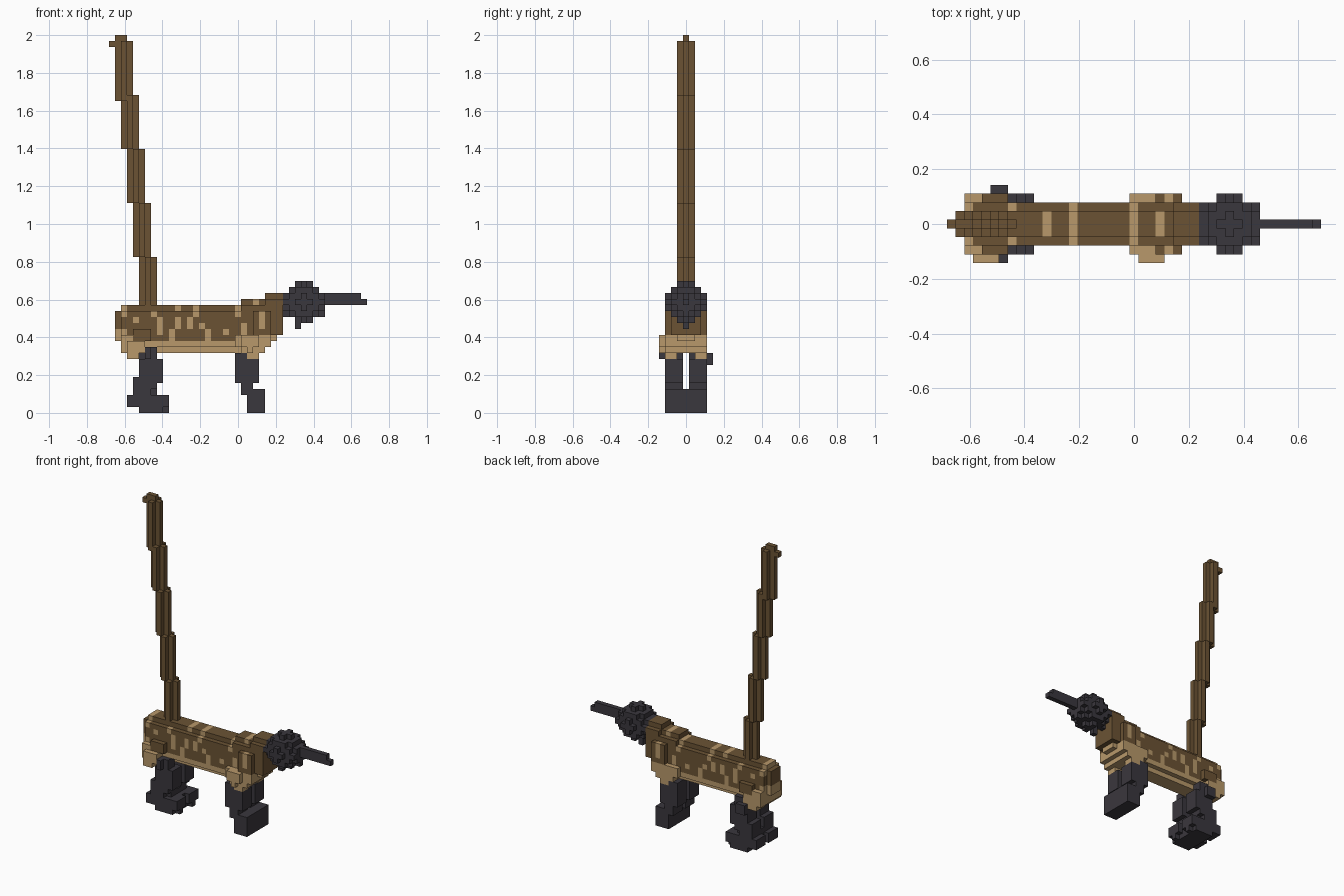
import bpy
import bmesh
from mathutils import Vector

if "Cube" in bpy.data.objects:
    bpy.data.objects.remove(bpy.data.objects["Cube"], do_unlink=True)

V = 2 / 63                      # block size; the model is 63 blocks tall
X0 = -43 * V / 2                # left end of the block grid
BROWN, TAN, DARK = 0, 1, 2


def material(name, rgb):
    m = bpy.data.materials.new(name)
    m.use_nodes = True
    col = (*rgb, 1)
    m.diffuse_color = col
    bsdf = m.node_tree.nodes["Principled BSDF"]
    bsdf.inputs["Base Color"].default_value = col
    bsdf.inputs["Roughness"].default_value = 0.9
    return m


MATS = [material("brown_fur", (0.147, 0.086, 0.034)),
        material("tan_fur", (0.480, 0.315, 0.145)),
        material("charcoal_skin", (0.042, 0.038, 0.047))]

cells = {}                      # (i, j, k) -> (part name, colour)


def box(part, colour, x, y, z):
    """Fill blocks; ranges are half-open in x and z, inclusive in y."""
    for i in range(*x):
        for j in range(y[0], y[1] + 1):
            for k in range(*z):
                cells[i, j, k] = (part, colour)


def pair(part, colour, x, y, z):
    """The same box on both sides of the body."""
    box(part, colour, x, y, z)
    box(part, colour, x, (-y[1], -y[0]), z)


def spot(x, z):
    """Recolour brown coat blocks on both flanks and the back."""
    for c, (part, colour) in list(cells.items()):
        i, j, k = c
        if colour == BROWN and part != "tail" and x[0] <= i < x[1] and z[0] <= k < z[1]:
            cells[c] = (part, TAN)


# Body with rounded back and pale stepped belly
box("body", BROWN, (2, 29), (-2, 2), (13, 17))
box("body", BROWN, (1, 2), (-1, 1), (12, 17))
box("body", BROWN, (2, 27), (-2, 2), (12, 13))
box("body", BROWN, (2, 22), (-1, 1), (17, 18))
box("body", TAN, (2, 26), (-2, 2), (11, 12))
box("body", TAN, (2, 26), (-1, 1), (10, 11))

# Neck rising to the head
box("neck", BROWN, (22, 26), (-2, 2), (15, 18))
box("neck", BROWN, (22, 26), (-1, 1), (18, 19))
box("neck", BROWN, (26, 29), (-2, 2), (14, 19))
box("neck", BROWN, (26, 29), (-1, 1), (19, 20))
pair("shoulder", BROWN, (24, 27), (3, 3), (13, 17))

# Coat markings
for x, z in [((2, 3), (16, 18)), ((1, 3), (12, 14)), ((4, 5), (15, 16)),
             ((7, 8), (16, 17)), ((8, 9), (13, 16)), ((11, 12), (14, 16)),
             ((11, 12), (17, 18)), ((10, 11), (12, 14)), ((14, 15), (16, 18)),
             ((13, 14), (14, 16)), ((16, 17), (12, 14)), ((15, 16), (14, 15)),
             ((19, 20), (13, 14)), ((21, 22), (16, 18)), ((22, 23), (13, 15)),
             ((24, 25), (18, 19)), ((25, 26), (14, 17))]:
    spot(x, z)

# Fur tufts over the front legs
pair("front_fur", TAN, (21, 27), (0, 3), (11, 13))
pair("front_fur", TAN, (22, 26), (0, 3), (10, 11))
pair("front_fur", TAN, (23, 25), (2, 3), (9, 10))
box("front_fur", TAN, (27, 28), (-1, 1), (12, 14))
box("front_fur", TAN, (22, 25), (-4, -4), (11, 13))
box("front_fur", TAN, (23, 24), (-4, -4), (10, 11))

# Fur tufts over the hind legs
pair("hind_fur", TAN, (2, 6), (2, 3), (10, 13))
pair("hind_fur", BROWN, (4, 7), (3, 3), (12, 14))
pair("hind_fur", TAN, (3, 5), (1, 3), (9, 11))
box("hind_fur", TAN, (3, 6), (-4, -4), (10, 12))
box("hind_fur", TAN, (3, 5), (-4, -4), (9, 10))

# Front legs and joined front foot
pair("front_leg", DARK, (21, 25), (1, 3), (5, 9))
pair("front_leg", DARK, (21, 23), (1, 3), (9, 10))
pair("front_leg", DARK, (22, 24), (1, 3), (3, 5))
box("front_foot", DARK, (23, 25), (-3, 3), (0, 4))
box("front_foot", DARK, (25, 26), (-3, 3), (0, 4))

# Hind legs, knee knobs and joined hind foot
pair("hind_leg", DARK, (5, 9), (1, 3), (5, 9))
pair("hind_leg", DARK, (4, 8), (1, 3), (4, 6))
pair("hind_leg", DARK, (6, 8), (2, 3), (9, 11))
box("hind_leg", DARK, (5, 7), (4, 4), (8, 10))
box("hind_leg", DARK, (6, 7), (-4, -4), (9, 11))
box("hind_foot", DARK, (5, 9), (-3, 3), (0, 3))
box("hind_foot", DARK, (4, 8), (-2, 2), (2, 4))
pair("hind_foot", DARK, (3, 5), (1, 3), (1, 3))
pair("hind_foot", DARK, (4, 7), (1, 3), (3, 4))
pair("hind_foot", DARK, (9, 10), (1, 3), (1, 3))
pair("hind_foot", DARK, (9, 10), (2, 2), (0, 1))

# Knobbly round head, chin and long thin snout
for dx in range(-3, 4):
    for dy in range(-3, 4):
        for dz in range(-3, 4):
            if dx * dx + dy * dy + dz * dz <= 10:
                cells[32 + dx, dy, 18 + dz] = ("head", DARK)
box("head", DARK, (29, 36), (-1, 1), (17, 20))
box("head", DARK, (29, 36), (-2, 2), (18, 19))
box("head", DARK, (29, 36), (0, 0), (16, 20))
box("head", DARK, (31, 32), (0, 0), (14, 15))
box("snout", DARK, (36, 43), (0, 0), (18, 19))
box("snout", DARK, (36, 42), (0, 0), (19, 20))

# Upright tail: five plus-shaped segments, each stepped back by one block
for x, z in [(5, (18, 26)), (4, (26, 35)), (3, (35, 44)), (2, (44, 53)), (1, (52, 62))]:
    box("tail", BROWN, (x, x + 3), (0, 0), z)
    box("tail", BROWN, (x + 1, x + 2), (-1, 1), z)
box("tail", BROWN, (1, 3), (0, 0), (62, 63))
box("tail", BROWN, (0, 1), (0, 0), (61, 62))


def corner(i, j, k):
    return Vector((X0 + i * V, (j - 0.5) * V, k * V))


# Skin each part with its exposed block faces, merging flat areas of one colour
for part in sorted({p for p, c in cells.values()}):
    bm = bmesh.new()
    for cell, (p, colour) in cells.items():
        if p != part:
            continue
        for axis in range(3):
            for side in (0, 1):
                near = list(cell)
                near[axis] += 2 * side - 1
                if tuple(near) in cells:
                    continue
                quad = []
                for a, b in ((0, 0), (1, 0), (1, 1), (0, 1)):
                    q = list(cell)
                    q[axis] += side
                    q[(axis + 1) % 3] += a
                    q[(axis + 2) % 3] += b
                    quad.append(bm.verts.new(corner(*q)))
                if side == 0:
                    quad.reverse()
                bm.faces.new(quad).material_index = colour
    bmesh.ops.remove_doubles(bm, verts=bm.verts, dist=V * 0.01)
    bmesh.ops.dissolve_limit(bm, angle_limit=0.01, verts=bm.verts, edges=bm.edges,
                             delimit={'MATERIAL'})
    mesh = bpy.data.meshes.new(part)
    bm.to_mesh(mesh)
    bm.free()
    for m in MATS:
        mesh.materials.append(m)
    bpy.context.scene.collection.objects.link(bpy.data.objects.new(part, mesh))
